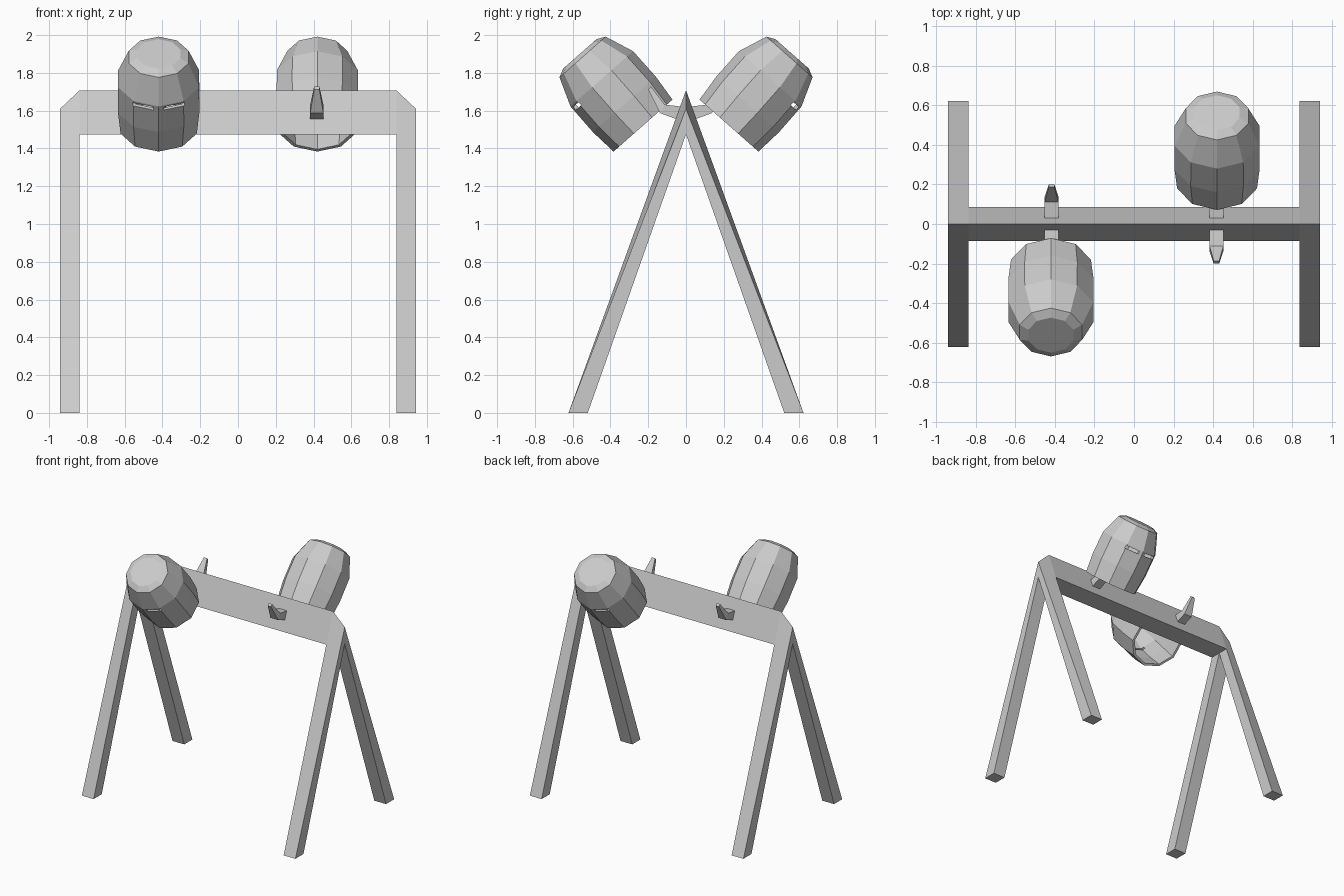
import bpy, bmesh
from math import sin, cos, pi, radians
from mathutils import Matrix, Vector

if "Cube" in bpy.data.objects:
    bpy.data.objects.remove(bpy.data.objects["Cube"])


def make(name, bm):
    bmesh.ops.recalc_face_normals(bm, faces=bm.faces)
    me = bpy.data.meshes.new(name)
    bm.to_mesh(me)
    bm.free()
    ob = bpy.data.objects.new(name, me)
    bpy.context.collection.objects.link(ob)
    return ob


def loft(name, loops, matrix=Matrix()):
    """Skin equal-sized loops of points and cap both ends."""
    bm = bmesh.new()
    rows = [[bm.verts.new(matrix @ Vector(p)) for p in lp] for lp in loops]
    n = len(rows[0])
    for a, b in zip(rows, rows[1:]):
        for i in range(n):
            j = (i + 1) % n
            bm.faces.new((a[i], a[j], b[j], b[i]))
    bm.faces.new(rows[0])
    bm.faces.new(rows[-1])
    return make(name, bm)


APEX, CROTCH, SHOULDER = 1.708, 1.475, 1.61
FOOT_OUT, FOOT_IN = 0.622, 0.52
X_IN, X_OUT = 0.838, 0.942

# Wedge-shaped cross beam
w = FOOT_OUT * (APEX - CROTCH) / APEX
tri = [(0, APEX), (w, CROTCH), (-w, CROTCH)]
loft("cross_beam", [[(x, y, z) for y, z in tri] for x in (-X_IN, X_IN)])

# A-frame leg pairs, chamfered at the outer top corner
for side, sx in (("left", -1), ("right", 1)):
    def legs(x, top):
        return [(sx * x, y, z) for y, z in (
            (0, top), (FOOT_OUT, 0), (FOOT_IN, 0), (0, CROTCH),
            (-FOOT_IN, 0), (-FOOT_OUT, 0))]
    loft(side + "_leg_pair", [legs(X_IN, APEX), legs(X_OUT, SHOULDER)])

# Upturned pegs on both sides of the beam
for x in (-0.417, 0.417):
    for sy in (-1, 1):
        sections = [(0.01, 1.62, 0.01, 1.54, 0.035),
                    (0.112, 1.632, 0.137, 1.587, 0.035),
                    (0.186, 1.728, 0.2, 1.712, 0.014)]
        loft("peg", [[(x - h, sy * ya, za), (x + h, sy * ya, za),
                      (x + h, sy * yb, zb), (x - h, sy * yb, zb)]
                     for ya, za, yb, zb, h in sections])


# Hollow ten-sided helmets with two eye slits
def ring(r, s):
    return [(1.02 * r * cos(-pi / 2 + k * pi / 5), r * sin(-pi / 2 + k * pi / 5), s)
            for k in range(10)]


outer = [(0.118, 0.506), (0.163, 0.484), (0.221, 0.33), (0.222, 0.15), (0.208, 0)]
inner = [(0.19, 0), (0.203, 0.15), (0.202, 0.325), (0.146, 0.468), (0.108, 0.486)]
for name, turn in (("front_helmet", 0), ("back_helmet", pi)):
    m = (Matrix.Rotation(turn, 4, 'Z') @ Matrix.Translation((-0.42, -0.2275, 1.521))
         @ Matrix.Rotation(radians(41.4), 4, 'X'))
    helmet = loft(name, [ring(r, s) for r, s in outer + inner], m)
    bm = bmesh.new()
    for sx in (-1, 1):
        bmesh.ops.create_cube(bm, size=1, matrix=m @ Matrix.Translation(
            (sx * 0.082, -0.19, 0.308)) @ Matrix.Diagonal((0.108, 0.16, 0.022, 1)))
    cutter = make("slit_cutter", bm)
    cutter.hide_render = True
    mod = helmet.modifiers.new("slits", 'BOOLEAN')
    mod.operation = 'DIFFERENCE'
    mod.solver = 'EXACT'
    mod.object = cutter
    bpy.context.view_layer.objects.active = helmet
    bpy.ops.object.modifier_apply(modifier=mod.name)
    bpy.data.objects.remove(cutter)
